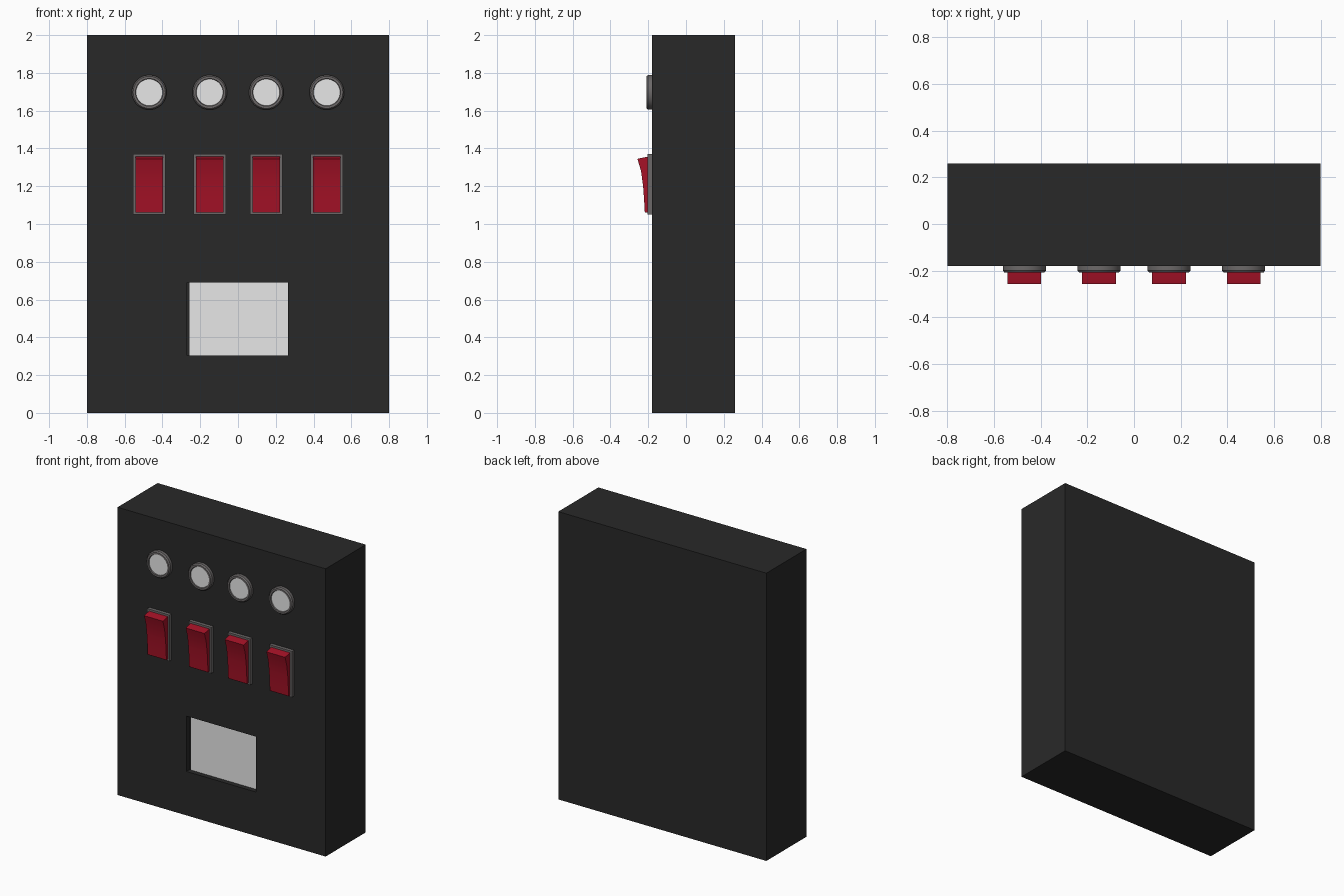
import bpy, bmesh, math
from mathutils import Matrix

cube = bpy.data.objects.get("Cube")
if cube:
    bpy.data.objects.remove(cube, do_unlink=True)


def material(name, rgb):
    m = bpy.data.materials.new(name)
    m.use_nodes = True
    m.diffuse_color = (*rgb, 1)
    m.node_tree.nodes["Principled BSDF"].inputs["Base Color"].default_value = (*rgb, 1)
    return m


BLACK = material("black casing", (0.022, 0.022, 0.022))
GREY = material("grey trim", (0.15, 0.14, 0.14))
RED = material("red switch", (0.38, 0.006, 0.02))
WHITE = material("pale panel", (0.8, 0.8, 0.8))

FRONT = -0.18
COLUMNS = (-0.47, -0.15, 0.15, 0.47)


def finish(name, bm, mat, smooth=False):
    bmesh.ops.recalc_face_normals(bm, faces=bm.faces)
    mesh = bpy.data.meshes.new(name)
    bm.to_mesh(mesh)
    bm.free()
    mesh.materials.append(mat)
    obj = bpy.data.objects.new(name, mesh)
    bpy.context.collection.objects.link(obj)
    if smooth:
        bpy.ops.object.select_all(action="DESELECT")
        obj.select_set(True)
        bpy.context.view_layer.objects.active = obj
        bpy.ops.object.shade_smooth_by_angle(angle=math.radians(30))
    return obj


def box(name, x, y, z, mat):
    """Box from (min, max) ranges."""
    bm = bmesh.new()
    bmesh.ops.create_cube(bm, size=1)
    for v in bm.verts:
        v.co = [r[0] if c < 0 else r[1] for c, r in zip(v.co, (x, y, z))]
    return finish(name, bm, mat)


def lathe(name, profile, x, z, mat, sides=48):
    """Spin (radius, y) points about a front-facing axis."""
    bm = bmesh.new()
    verts = [bm.verts.new((r, y, 0)) for r, y in profile]
    edges = [bm.edges.new(pair) for pair in zip(verts, verts[1:])]
    bmesh.ops.spin(bm, geom=verts + edges, cent=(0, 0, 0), axis=(0, 1, 0),
                   angle=math.tau, steps=sides, use_merge=True)
    bmesh.ops.remove_doubles(bm, verts=bm.verts, dist=1e-5)
    bmesh.ops.translate(bm, verts=bm.verts, vec=(x, 0, z))
    return finish(name, bm, mat, True)


def extrude_x(name, profile, x, width, mat):
    """Extrude a closed (y, z) outline sideways."""
    bm = bmesh.new()
    face = bm.faces.new([bm.verts.new((x - width / 2, y, z)) for y, z in profile])
    new = bmesh.ops.extrude_face_region(bm, geom=[face])["geom"]
    bmesh.ops.translate(bm, vec=(width, 0, 0),
                        verts=[g for g in new if isinstance(g, bmesh.types.BMVert)])
    return finish(name, bm, mat, True)


# Casing with a rectangular display recess
casing = box("casing", (-0.8, 0.8), (FRONT, 0.26), (0, 2), BLACK)
cutter = box("recess_cutter", (-0.27, 0.265), (-0.3, FRONT + 0.04), (0.305, 0.69), BLACK)
cutter.hide_render = True
cutter.hide_set(True)
cut = casing.modifiers.new("display recess", "BOOLEAN")
cut.operation = "DIFFERENCE"
cut.solver = "EXACT"
cut.object = cutter
bpy.context.view_layer.objects.active = casing
bpy.ops.object.modifier_apply(modifier=cut.name)
bpy.data.objects.remove(cutter, do_unlink=True)
box("display_screen", (-0.258, 0.265), (FRONT + 0.034, FRONT + 0.042), (0.305, 0.69), WHITE)

# Rocker outline: concave front rising to a raised upper lip
ROCKER = [(FRONT, 1.06), (-0.218, 1.06), (-0.222, 1.13), (-0.227, 1.2),
          (-0.238, 1.28), (-0.257, 1.345), (-0.2, 1.357), (FRONT, 1.357)]
# Lamp bezel: straight rim, chamfered edge, short inner wall
BEZEL = [(0.092, FRONT), (0.092, -0.2), (0.085, -0.209), (0.073, -0.209), (0.069, -0.2)]

for i, x in enumerate(COLUMNS, 1):
    lathe(f"lamp_bezel_{i}", BEZEL, x, 1.697, GREY)
    lathe(f"lamp_lens_{i}", [(0.071, FRONT), (0.071, -0.203), (0, -0.203)], x, 1.697, WHITE)
    box(f"switch_frame_{i}", (x - 0.086, x + 0.086), (FRONT, -0.203), (1.05, 1.37), GREY)
    extrude_x(f"rocker_switch_{i}", ROCKER, x, 0.144, RED)
